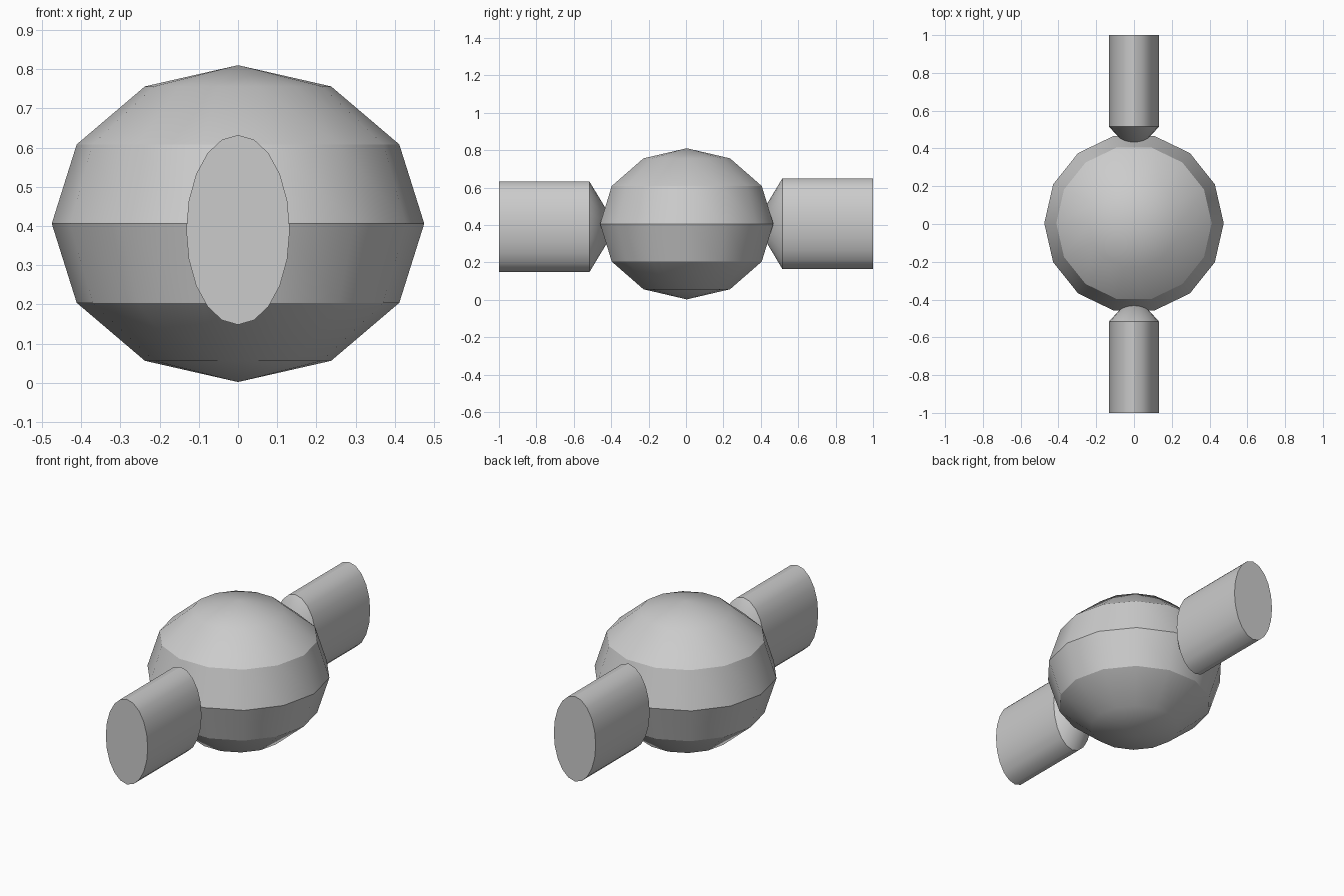
import bpy
from math import sin, cos, pi, radians

if "Cube" in bpy.data.objects:
    bpy.data.objects.remove(bpy.data.objects["Cube"])


def make(name, verts, faces):
    mesh = bpy.data.meshes.new(name)
    mesh.from_pydata(verts, [], faces)
    mesh.update()
    ob = bpy.data.objects.new(name, mesh)
    bpy.context.collection.objects.link(ob)
    bpy.ops.object.select_all(action='DESELECT')
    bpy.context.view_layer.objects.active = ob
    ob.select_set(True)
    bpy.ops.object.mode_set(mode='EDIT')
    bpy.ops.mesh.select_all(action='SELECT')
    bpy.ops.mesh.normals_make_consistent(inside=False)
    bpy.ops.object.mode_set(mode='OBJECT')
    bpy.ops.object.shade_smooth_by_angle(angle=radians(30))
    return ob


# Central body: flattened sphere, 14 segments by 6 rings
N, R = 14, 6
RX, RZ, CY, CZ = 0.475, 0.404, 0.004, 0.406
verts = [(RX * sin(pi * j / R) * cos(2 * pi * i / N),
          CY + RX * sin(pi * j / R) * sin(2 * pi * i / N),
          CZ + RZ * cos(pi * j / R))
         for j in range(1, R) for i in range(N)]
top = len(verts)
verts += [(0, CY, CZ + RZ), (0, CY, CZ - RZ)]
faces = [(j * N + i, j * N + (i + 1) % N, (j + 1) * N + (i + 1) % N, (j + 1) * N + i)
         for j in range(R - 2) for i in range(N)]
last = (R - 2) * N
for i in range(N):
    k = (i + 1) % N
    faces += [(top, i, k), (top + 1, last + k, last + i)]
make("body", verts, faces)


# Oval arms with a flat outer end and a conical inner tip sunk in the body
def arm(name, side, cz, shoulder, tip, n=20):
    verts = [(0.132 * sin(2 * pi * i / n), side * y, cz + 0.242 * cos(2 * pi * i / n))
             for y in (1.0, shoulder) for i in range(n)]
    verts.append((0, side * tip, cz))
    faces = [tuple(range(n))]
    for i in range(n):
        k = (i + 1) % n
        faces += [(i, k, n + k, n + i), (n + i, n + k, 2 * n)]
    make(name, verts, faces)


arm("front_arm", -1, 0.39, 0.516, 0.37)
arm("back_arm", 1, 0.407, 0.515, 0.37)
